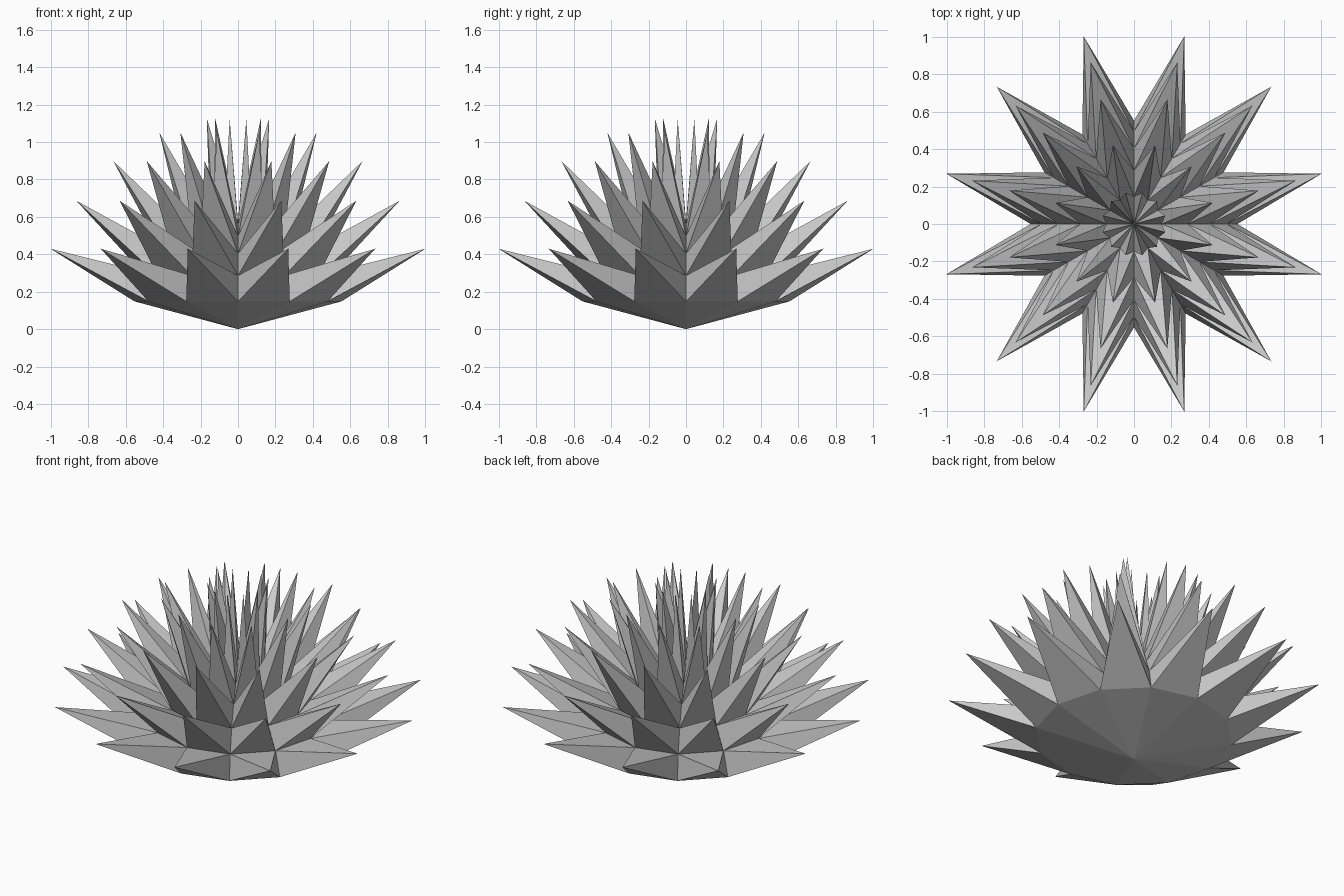
import bpy, bmesh

if "Cube" in bpy.data.objects:
    bpy.data.objects.remove(bpy.data.objects["Cube"])

R = 0.5725  # core radius, also the petal length

bm = bmesh.new()

# Faceted dome: the part of a 12-sided sphere above the lowest ring
bmesh.ops.create_uvsphere(bm, u_segments=12, v_segments=12, radius=R)
low = [v for v in bm.verts if v.co.z < 0.1]
bmesh.ops.delete(bm, geom=low, context='VERTS')
bm.normal_update()

# Petals: every dome face becomes a pointed spike
bmesh.ops.poke(bm, faces=bm.faces[:], offset=R, center_mode='MEAN')

# Shallow cone closing the underside
rim = [e for e in bm.edges if e.is_boundary]
tip = bm.verts.new((0, 0, 0))
for e in rim:
    bm.faces.new((e.verts[0], e.verts[1], tip))
bmesh.ops.recalc_face_normals(bm, faces=bm.faces[:])

mesh = bpy.data.meshes.new("spiky_flower")
bm.to_mesh(mesh)
bm.free()
for p in mesh.polygons:
    p.use_smooth = False
obj = bpy.data.objects.new("spiky_flower", mesh)
bpy.context.collection.objects.link(obj)
